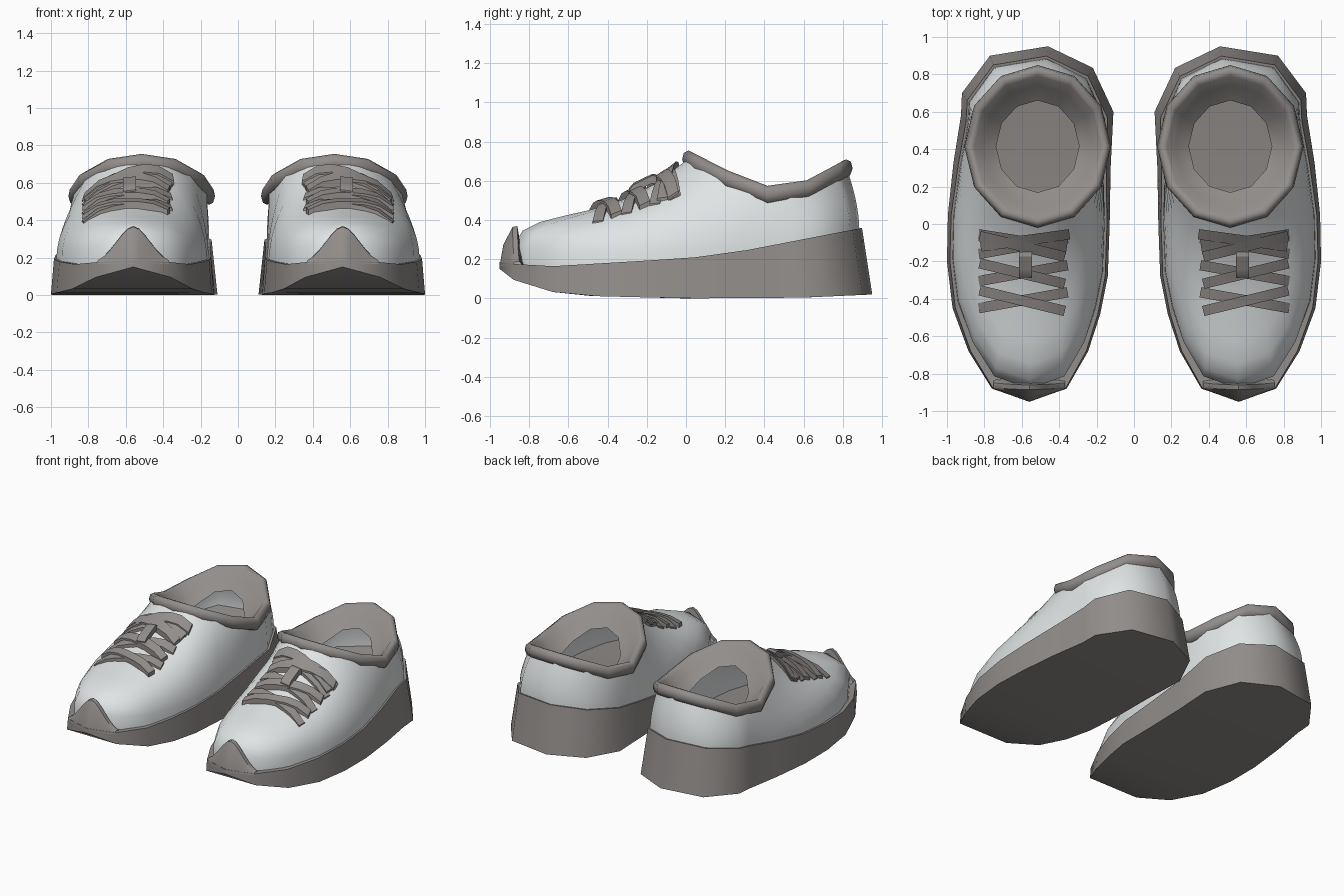
import bpy, math
from mathutils import Vector
from mathutils.bvhtree import BVHTree

if "Cube" in bpy.data.objects:
    bpy.data.objects.remove(bpy.data.objects["Cube"])


def material(name, rgb):
    m = bpy.data.materials.new(name)
    m.diffuse_color = (*rgb, 1)
    m.use_nodes = True
    m.node_tree.nodes["Principled BSDF"].inputs["Base Color"].default_value = m.diffuse_color
    return m


GREY = material("warm grey", (0.29, 0.27, 0.26))
WHITE = material("cool white", (0.75, 0.78, 0.79))


def build(name, verts, faces, mat, angle=30):
    """Make one right-hand part and mirror it to the other shoe."""
    me = bpy.data.meshes.new(name)
    me.from_pydata([tuple(v) for v in verts], [], faces)
    me.materials.append(mat)
    me.shade_smooth()
    me.set_sharp_from_angle(angle=math.radians(angle))
    ob = bpy.data.objects.new(name, me)
    bpy.context.collection.objects.link(ob)
    mod = ob.modifiers.new("pair", 'MIRROR')
    mod.use_mirror_merge = False
    return ob


def loft(rings, closed=True, caps=False):
    n = len(rings[0])
    verts = [v for r in rings for v in r]
    faces = []
    for k in range(len(rings) - 1):
        for i in range(n if closed else n - 1):
            j = (i + 1) % n
            faces.append((k*n + i, k*n + j, (k+1)*n + j, (k+1)*n + i))
    if caps:
        faces.append(tuple(reversed(range(n))))
        faces.append(tuple(range((len(rings)-1)*n, len(rings)*n)))
    return verts, faces


def interp(table, y):
    if y <= table[0][0]:
        return table[0][1]
    for (a, za), (b, zb) in zip(table, table[1:]):
        if y <= b:
            return za + (zb - za) * (y - a) / (b - a)
    return table[-1][1]


# ground outline of the sole, counter-clockwise from the toe
OUT = [(.56, -.95), (.76, -.88), (.885, -.68), (.97, -.45), (1.0, -.2), (.995, .05),
       (.965, .33), (.925, .58), (.92, .7), (.77, .9), (.46, .95), (.22, .835),
       (.11, .6), (.125, .3), (.13, 0), (.14, -.28), (.18, -.48), (.245, -.68), (.36, -.88)]
BOTTOM_Z = [(-.95, .15), (-.88, .095), (-.75, .04), (-.48, .012), (0, 0), (.6, .004), (.95, .02)]
TOP_Z = [(-.95, .185), (-.85, .172), (-.7, .163), (0, .205), (.2, .225), (.9, .36)]
RIM_Z = [(0, .715), (.2, .615), (.33, .55), (.45, .525), (.6, .55), (.83, .67)]
HEEL_IN = [(-.95, .965), (0, .965), (.5, .93), (.95, .92)]
CX, CY, RX, RY = .515, .415, .37, .41

# sole, with cross strips closing its bottom and top
low = [Vector((x, y, interp(BOTTOM_Z, y))) for x, y in OUT]
top2d = [(.545 + (x - .545) * interp(HEEL_IN, y), y * (.945 if y > 0 else 1)) for x, y in OUT]
high = [Vector((x, y, interp(TOP_Z, y))) for x, y in top2d]
sv, sf = loft([low, high])
n = len(OUT)
for i in range(n // 2):
    strip = (i, i + 1, n - 1 - i, n - i) if i else (0, 1, n - 1)
    sf.append(tuple(reversed(strip)))
    sf.append(tuple(v + n for v in strip))
build("sole", sv, sf, GREY, 48)

# upper: every outline point sweeps up a curve to the collar
sweeps = []
for x, y in top2d:
    z = interp(TOP_Z, y) - .025
    bx, by = .555 + (x - .555) * .97, y * (.985 if y > 0 else .925)
    a = math.atan2((bx - CX) / RX, -(by - CY) / RY)
    cx, cy = CX + RX * .99 * math.sin(a), CY - RY * .99 * math.cos(a)
    b, c = Vector((bx, by, z)), Vector((cx, cy, interp(RIM_Z, cy)))
    off = Vector((bx - cx, by - cy, 0))
    d = off.length
    p1 = b + off * (.08 if y < -.6 else .03) + Vector((0, 0, .09 + .32 * d))
    p2 = c + off * .5 - Vector((0, 0, .06 + .4 * d))
    sweeps.append([b*(1-t)**3 + p1*3*t*(1-t)**2 + p2*3*t*t*(1-t) + c*t**3
                   for t in [k / 8 for k in range(9)]])
uv, uf = loft([list(r) for r in zip(*sweeps)])
build("upper", uv, uf, WHITE, 60)
surface = BVHTree.FromPolygons(uv, uf)

# padded collar with sloping lining
rings = []
for s, dz in [(.97, -.05), (1.03, -.04), (1.06, -.005), (1.04, .03), (.98, .042),
              (.92, .03), (.8, -.025), (.6, -.085)]:
    ring = []
    for k in range(12):
        a = 2 * math.pi * k / 12
        y = CY - RY * math.cos(a)
        ring.append(Vector((CX + RX * s * math.sin(a), CY - RY * s * math.cos(a),
                            interp(RIM_Z, y) + dz)))
    rings.append(ring)
build("collar", *loft(rings), GREY, 60)

# toe cap: a bump rising from the front of the sole
rows = [[] for _ in range(5)]
for k in range(-6, 7):
    d = k / 6 * .19
    h = .205 * math.exp(-(d / .125) ** 2) - .015 * abs(k / 6)
    yb = -.951 + .36 * abs(d)
    yt = max(-.875 + .3 * d * d, yb + .012)
    z0 = .165
    for r, (y, z) in zip(rows, [(yb, z0), (yb + (yt-yb) * .25, z0 + .015 + h * .45),
                                (yt - .01, z0 + .015 + h * .9), (yt + .015, z0 + .015 + h * .92),
                                (yt + .05, z0 - .02)]):
        r.append(Vector((.56 + d, y, z)))
build("toe_cap", *loft(rows, closed=False), GREY, 45)


# laces: flat bands draped over the upper
def band(name, p, q, width, lift):
    p, q = Vector((*p, 0)), Vector((*q, 0))
    side = Vector((-(q - p).y, (q - p).x, 0)).normalized() * width / 2
    secs = []
    for k in range(7):
        m = p.lerp(q, k / 6)
        pts = []
        for s in (-1, 1):
            e = m + side * s
            hit = surface.ray_cast(Vector((e.x, e.y, 2)), Vector((0, 0, -1)))[0]
            z = hit.z if hit else .5
            drop = .015 if k in (0, 6) else 0
            pts.append(Vector((e.x, e.y, z + lift - drop)))
        thick = Vector((0, 0, .04))
        secs.append([pts[0], pts[1], pts[1] - thick, pts[0] - thick])
    build(name, *loft(secs, caps=True), GREY)


for r in range(3):
    y = -.465 + .145 * r
    band(f"lace_under_{r+1}", (.355, y + .1), (.83, y + .015), .055, .025)
    band(f"lace_over_{r+1}", (.37, y), (.825, y + .11), .055, .038)
band("lace_top", (.345, -.055), (.82, -.12), .055, .035)
band("lace_top_cross", (.36, -.13), (.83, -.055), .055, .025)
band("lace_knot", (.58, -.29), (.58, -.15), .07, .06)
